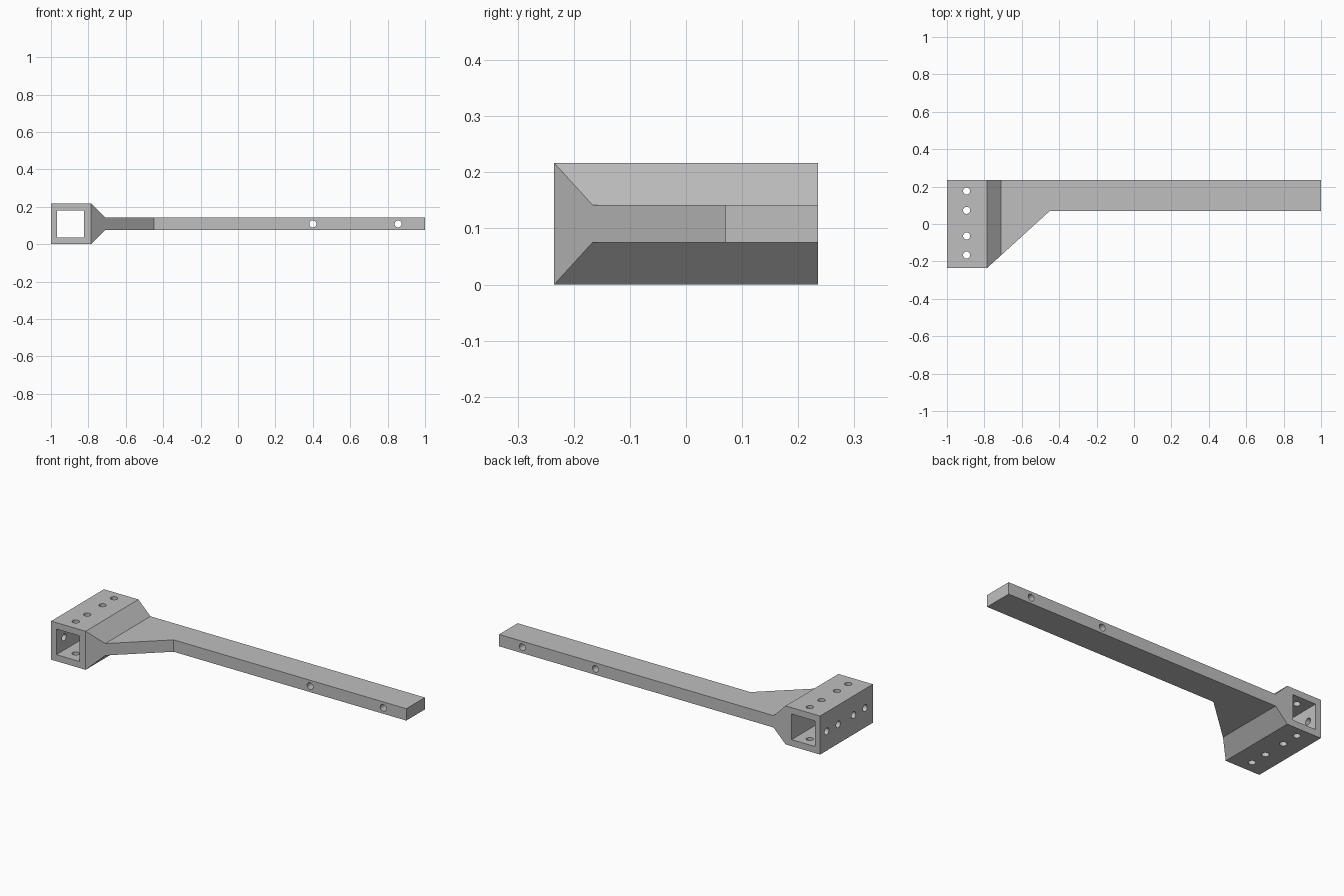
import bpy, bmesh
from math import radians
from mathutils import Vector

cube = bpy.data.objects.get("Cube")
if cube:
    bpy.data.objects.remove(cube, do_unlink=True)

grey = bpy.data.materials.new("plain grey")
grey.use_nodes = True
colour = (0.52, 0.52, 0.52, 1)
grey.diffuse_color = colour
grey.node_tree.nodes["Principled BSDF"].inputs["Base Color"].default_value = colour


def prism(name, outline, place, sweep):
    """Extrude a flat outline along a sweep vector."""
    bm = bmesh.new()
    face = bm.faces.new([bm.verts.new(place(a, b)) for a, b in outline])
    moved = bmesh.ops.extrude_face_region(bm, geom=[face])["geom"]
    bmesh.ops.translate(bm, vec=Vector(sweep),
                        verts=[v for v in moved if isinstance(v, bmesh.types.BMVert)])
    bmesh.ops.recalc_face_normals(bm, faces=bm.faces)
    mesh = bpy.data.meshes.new(name)
    bm.to_mesh(mesh)
    bm.free()
    mesh.materials.append(grey)
    obj = bpy.data.objects.new(name, mesh)
    bpy.context.collection.objects.link(obj)
    return obj


def drill(name, centre, axis, length):
    """Round cutter along an axis, centred on a point."""
    bpy.ops.mesh.primitive_cylinder_add(vertices=24, radius=0.019, depth=length, location=centre)
    obj = bpy.context.object
    obj.name = name
    obj.rotation_euler = Vector(axis).to_track_quat("Z", "Y").to_euler()
    obj.data.materials.append(grey)
    return obj


def cut(target, cutter, operation="DIFFERENCE"):
    mod = target.modifiers.new(cutter.name, "BOOLEAN")
    mod.operation = operation
    mod.solver = "EXACT"
    mod.object = cutter
    bpy.context.view_layer.objects.active = target
    bpy.ops.object.modifier_apply(modifier=mod.name)
    bpy.data.objects.remove(cutter, do_unlink=True)


# Bracket body: side profile trimmed by the plan outline
W, H, MID = 0.235, 0.217, 0.1085
profile = [(-1, 0), (-0.785, 0), (-0.71, 0.075), (1, 0.075),
           (1, 0.142), (-0.71, 0.142), (-0.785, H), (-1, H)]
plan = [(-1, -W), (-0.785, -W), (-0.45, 0.07), (1, 0.07), (1, W), (-1, W)]
bracket = prism("bracket_arm", profile, lambda x, z: (x, -W, z), (0, 2 * W, 0))
# Trim only the sloping front edge so the other faces stay clean
trim = [(-0.785, -W), (-0.785, -0.5), (1.2, -0.5), (1.2, 0.07), (-0.45, 0.07)]
cut(bracket, prism("front_trim", trim, lambda x, y: (x, y, -0.2), (0, 0, 0.7)))

# Square socket through the clamp block
x0, x1, z0, z1 = -0.967, -0.823, 0.037, 0.181
socket = [(x0, z0), (x1, z0), (x1, z1), (x0, z1)]
cut(bracket, prism("socket", socket, lambda x, z: (x, -0.4, z), (0, 0.8, 0)))

# Screw holes: top to bottom, and through the outer wall
for y in (0.176, 0.073, -0.064, -0.166):
    cut(bracket, drill("vertical_hole", (-0.895, y, MID), (0, 0, 1), 0.4))
    cut(bracket, drill("wall_hole", (-1, y, MID), (1, 0, 0), 0.2))

# Cross holes in the arm
for x in (0.4, 0.856):
    cut(bracket, drill("arm_hole", (x, 0.15, MID), (0, 1, 0), 0.5))

bpy.ops.object.select_all(action="DESELECT")
bracket.select_set(True)
bpy.context.view_layer.objects.active = bracket
bpy.ops.object.shade_smooth_by_angle(angle=radians(30))
